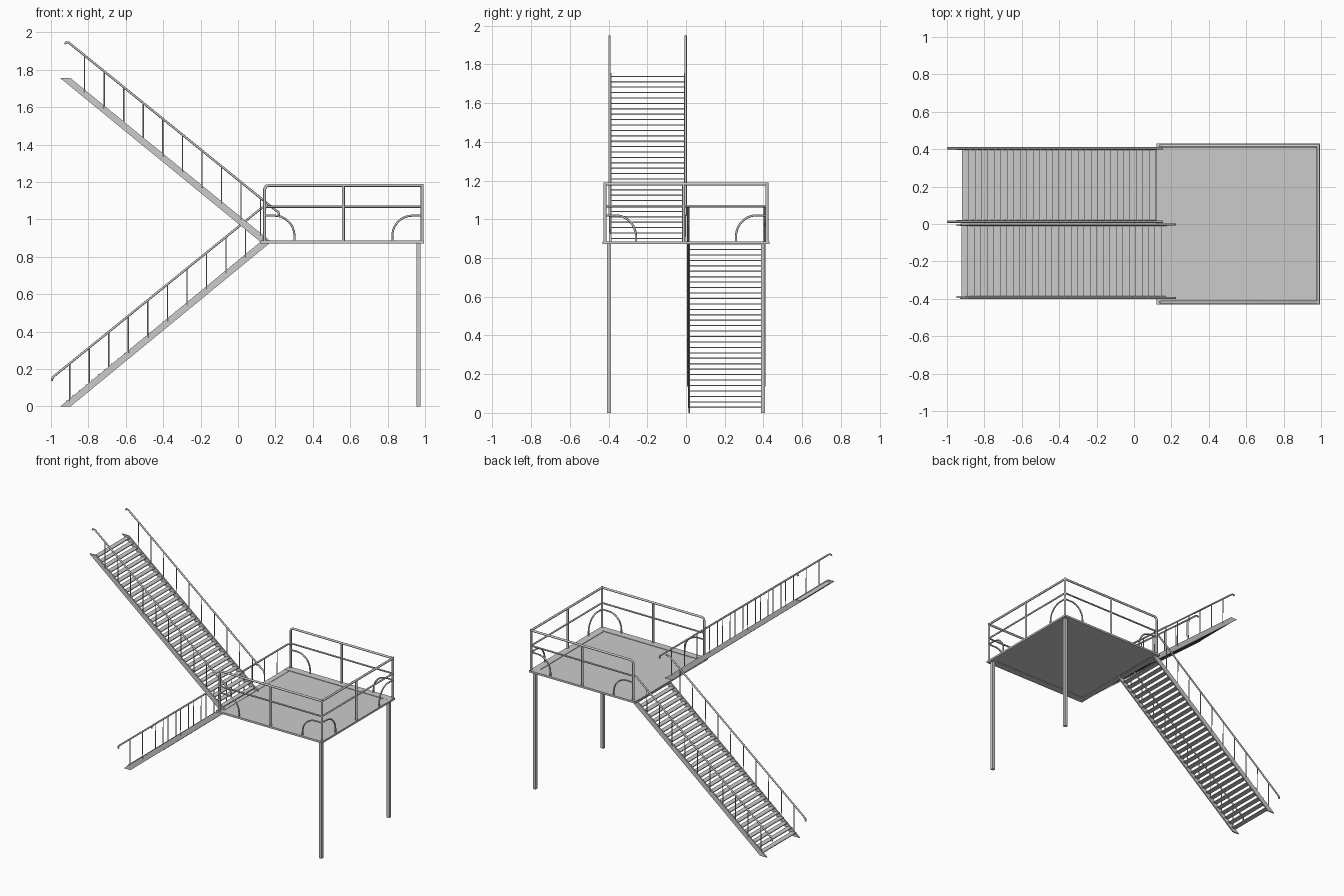
import bpy, bmesh, math

if "Cube" in bpy.data.objects:
    bpy.data.objects.remove(bpy.data.objects["Cube"])

S = 0.815           # stair slope
DECK = 0.88         # landing height


def finish(name, bm):
    me = bpy.data.meshes.new(name)
    bmesh.ops.recalc_face_normals(bm, faces=bm.faces[:])
    bm.to_mesh(me)
    bm.free()
    ob = bpy.data.objects.new(name, me)
    bpy.context.collection.objects.link(ob)
    return ob


def add_box(bm, x0, x1, y0, y1, z0, z1):
    vs = bmesh.ops.create_cube(bm, size=1)['verts']
    for v in vs:
        v.co = ((x0 + x1) / 2 + v.co.x * (x1 - x0),
                (y0 + y1) / 2 + v.co.y * (y1 - y0),
                (z0 + z1) / 2 + v.co.z * (z1 - z0))


def box(name, *dims):
    bm = bmesh.new()
    add_box(bm, *dims)
    return finish(name, bm)


def pipes(name, paths, r):
    """One object of round bars, one per path."""
    cu = bpy.data.curves.new(name, 'CURVE')
    cu.dimensions = '3D'
    cu.bevel_depth = r
    cu.bevel_resolution = 2
    cu.use_fill_caps = True
    for path in paths:
        sp = cu.splines.new('POLY')
        sp.points.add(len(path) - 1)
        for p, c in zip(sp.points, path):
            p.co = (*c, 1)
    ob = bpy.data.objects.new(name, cu)
    bpy.context.collection.objects.link(ob)
    bpy.ops.object.select_all(action='DESELECT')
    ob.select_set(True)
    bpy.context.view_layer.objects.active = ob
    bpy.ops.object.convert(target='MESH')
    bpy.ops.object.shade_smooth_by_angle(angle=math.radians(50))


def stringer(name, profile, y, side):
    """Sloping plate with thin flanges along its two long edges."""
    bm = bmesh.new()
    y0, y1 = sorted((y, y - side * 0.009))
    a = [bm.verts.new((x, y0, z)) for x, z in profile]
    b = [bm.verts.new((x, y1, z)) for x, z in profile]
    bm.faces.new(a)
    bm.faces.new(b)
    for i in range(4):
        j = (i + 1) % 4
        bm.faces.new((a[i], a[j], b[j], b[i]))
    finish(name, bm)


def flight(tag, ys, profile, treads, rail, post_xs, rail_z, foot_z):
    bm = bmesh.new()
    for x, z in treads:
        add_box(bm, x, x + 0.036, ys[0], ys[1], z - 0.006, z)
    finish(tag + "_treads", bm)
    for y, side, s in ((ys[0], -1, "front"), (ys[1], 1, "back")):
        stringer(f"{tag}_stringer_{s}", profile, y, side)
        pipes(f"{tag}_handrail_{s}", [[(x, y, z) for x, z in rail]], 0.006)
        pipes(f"{tag}_balusters_{s}",
              [[(x, y - side * 0.002, foot_z(x) - 0.015), (x, y, rail_z(x))] for x in post_xs], 0.0032)


# lower flight, climbing towards +x
low = lambda x: 0.165 + 0.81 * (x + 0.98)
flight("lower", (0.012, 0.405),
       [(-0.95, 0), (-0.895, 0), (0.178, DECK), (0.12, DECK)],
       [(-0.92 + 0.0345 * i, 0.032 + 0.0281 * i) for i in range(31)],
       [(-0.995, 0.135), (-0.995, 0.148), (-0.98, low(-0.98)), (0.12, low(0.12)),
        (0.132, 1.064), (0.155, 1.066)],
       [-0.9 + 0.1045 * i for i in range(10)], low,
       lambda x: 0.818 * (x + 0.95))

# upper flight, climbing back towards -x
up = lambda x: 1.925 - 0.81 * (x + 0.88)
flight("upper", (-0.395, -0.002),
       [(-0.95, 1.755), (-0.895, 1.755), (0.178, DECK), (0.12, DECK)],
       [(0.112 - 0.0345 * i, 0.904 + 0.0279 * i) for i in range(31)],
       [(-0.925, 1.938), (-0.92, 1.946), (-0.905, 1.945), (-0.88, up(-0.88)),
        (0.2, up(0.2)), (0.215, 1.04), (0.22, 1.02)],
       [-0.82 + 0.1045 * i for i in range(10)], up,
       lambda x: DECK + S * (0.178 - x))

# landing deck and its edge frame
X0, X1, Y = 0.12, 0.995, 0.43
box("deck_plate", X0 + 0.01, X1 - 0.01, -Y + 0.01, Y - 0.01, 0.876, 0.882)
for s, n in ((-1, "front"), (1, "back")):
    y0, y1 = sorted((s * Y, s * (Y - 0.055)))
    box("deck_edge_" + n, X0, X1, y0, y1, 0.872, 0.886)
box("deck_edge_right", X1 - 0.055, X1, -Y, Y, 0.8722, 0.8858)
box("deck_edge_left", X0, X0 + 0.04, -Y, Y, 0.8722, 0.884)

# support legs
for s, n in ((-1, "front"), (1, "back")):
    box("leg_" + n, 0.954, 0.977, s * 0.398 - 0.011, s * 0.398 + 0.011, 0, 0.875)


# guard rail: three sides, open towards the stairs
def corner_loop(to3d, start, d):
    """Bent bar from a corner post out and down to the deck."""
    pts = [(0, 1.02), (0.055, 1.02)]
    for i in range(1, 11):
        a = math.pi / 2 * i / 10
        pts.append((0.055 + 0.105 * math.sin(a), 0.91 + 0.11 * math.cos(a)))
    pts.append((0.16, DECK))
    return [to3d(start + d * u, z) for u, z in pts]


A, B, R, TOP, MID = 0.142, 0.985, 0.418, 1.182, 1.068
loops = []
for s, n in ((-1, "front"), (1, "back")):
    side = lambda u, z, s=s: (u, s * R, z)
    end = [side(A, DECK), side(A, TOP - 0.02), side(A + 0.006, TOP - 0.006),
           side(A + 0.02, TOP), side(B, TOP)]
    pipes("guard_top_rail_" + n, [end], 0.008)
    pipes("guard_mid_rail_" + n, [[side(A, MID), side(B, MID)]], 0.006)
    pipes("guard_posts_" + n, [[side(x, DECK), side(x, TOP + h)] for x, h in ((0.563, 0), (B, 0.008))], 0.008)
    loops += [corner_loop(side, A, 1), corner_loop(side, B, -1)]
right = lambda u, z: (B, u, z)
pipes("guard_top_rail_right", [[right(-R, TOP), right(R, TOP)]], 0.008)
pipes("guard_mid_rail_right", [[right(-R, MID), right(R, MID)]], 0.006)
pipes("guard_post_right", [[right(-0.012, DECK), right(-0.012, TOP)]], 0.008)
loops += [corner_loop(right, -R, 1), corner_loop(right, R, -1)]
pipes("guard_corner_loops", loops, 0.0055)
